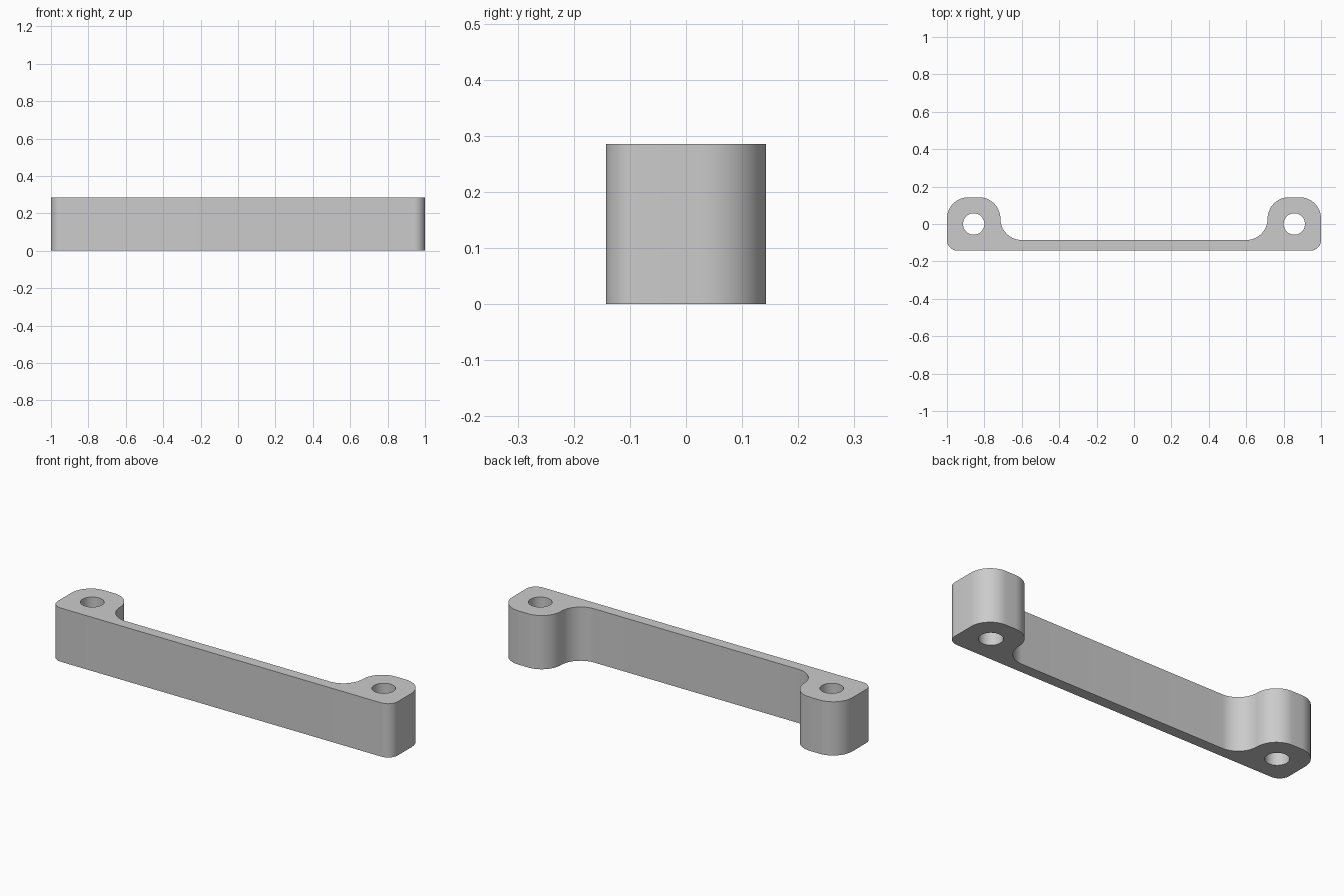
import bpy, bmesh
from math import pi, cos, sin

if "Cube" in bpy.data.objects:
    bpy.data.objects.remove(bpy.data.objects["Cube"])

U = 2 / 35            # design unit: the bracket is 35 long, 5 deep, 5 high
HEIGHT = 5 * U


def arc(cx, cy, r, start, end, steps=16):
    """Points on an arc, in design units and quarter turns."""
    angles = [(start + (end - start) * i / steps) * pi / 2 for i in range(steps + 1)]
    return [(cx + r * cos(a), cy + r * sin(a)) for a in angles]


def add_loop(bm, points):
    verts = [bm.verts.new((x * U, y * U, 0)) for x, y in points]
    return [bm.edges.new((v, verts[i - 1])) for i, v in enumerate(verts)]


# Left half outline: front corner, boss corners, concave fillet into the bar
half = (arc(16.5, -1.5, 1, -1, 0) + arc(15.5, 0.5, 2, 0, 1)
        + arc(14.5, 0.5, 2, 1, 2) + arc(10.5, 0.5, 2, 0, -1)[1:])
outline = half + [(-x, y) for x, y in reversed(half)]

# Fill the outline around the two screw holes and extrude it upward
bm = bmesh.new()
edges = add_loop(bm, outline)
for side in (-1, 1):
    edges += add_loop(bm, arc(15 * side, 0, 1, 0, 4, 48)[:-1])
bmesh.ops.triangle_fill(bm, use_beauty=True, use_dissolve=False, edges=edges)
result = bmesh.ops.extrude_face_region(bm, geom=bm.faces[:], use_keep_orig=True)
top = [g for g in result["geom"] if isinstance(g, bmesh.types.BMVert)]
bmesh.ops.translate(bm, vec=(0, 0, HEIGHT), verts=top)
bmesh.ops.recalc_face_normals(bm, faces=bm.faces[:])

mesh = bpy.data.meshes.new("handle_bracket")
bm.to_mesh(mesh)
bm.free()
bracket = bpy.data.objects.new("handle_bracket", mesh)
bpy.context.collection.objects.link(bracket)

# Plain grey material
grey = bpy.data.materials.new("light_grey")
grey.use_nodes = True
colour = (0.6, 0.6, 0.6, 1)
grey.diffuse_color = colour
grey.node_tree.nodes["Principled BSDF"].inputs["Base Color"].default_value = colour
mesh.materials.append(grey)

# Smooth the rounded walls, keep the rims sharp
bpy.ops.object.select_all(action="DESELECT")
bracket.select_set(True)
bpy.context.view_layer.objects.active = bracket
bpy.ops.object.shade_smooth_by_angle(angle=pi / 6)
